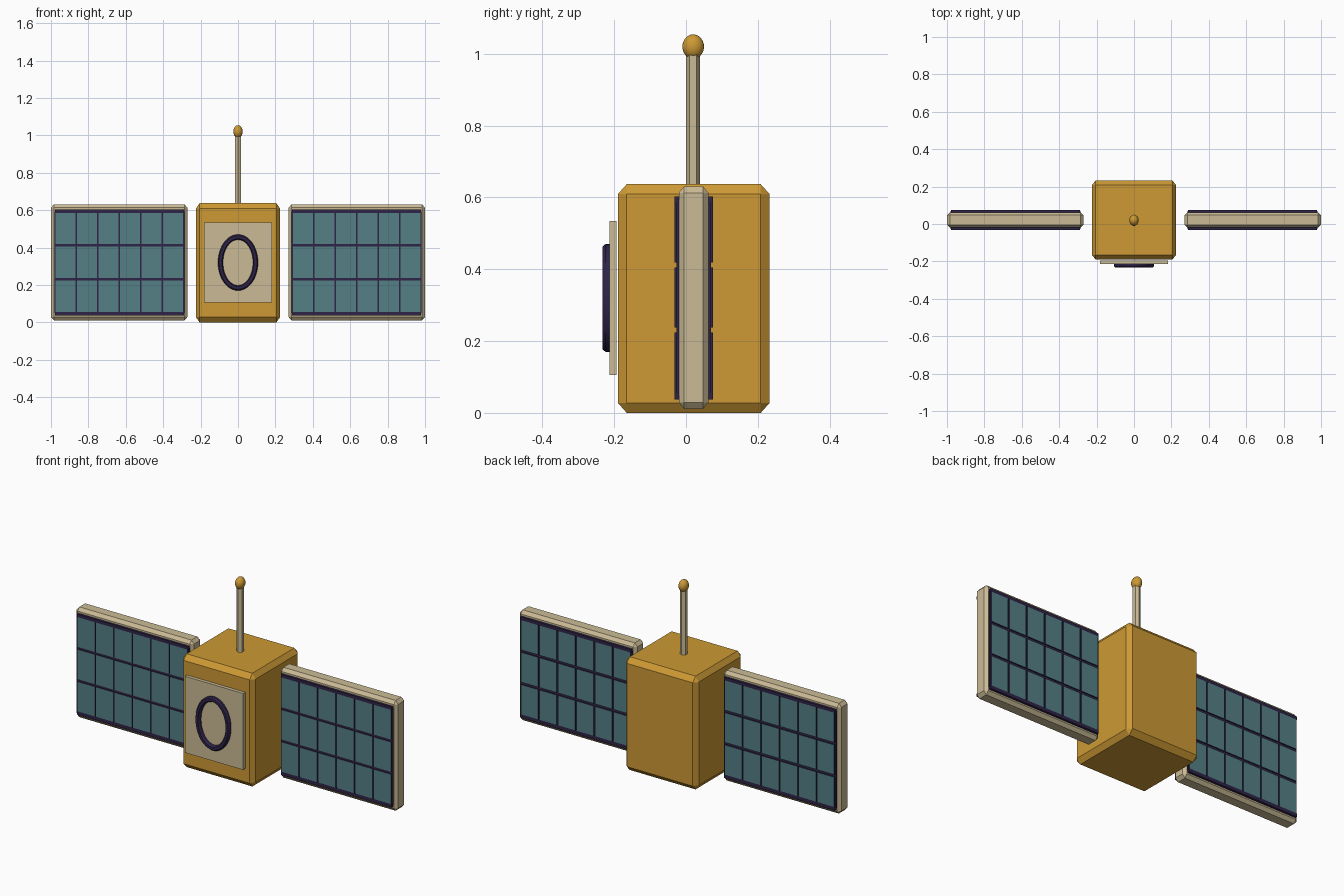
import bpy, bmesh
from math import sin, cos, tau
from mathutils import Vector, Matrix

default_cube = bpy.data.objects.get("Cube")
if default_cube:
    bpy.data.objects.remove(default_cube, do_unlink=True)


def material(name, color):
    mat = bpy.data.materials.new(name)
    mat.use_nodes = True
    mat.diffuse_color = (*color, 1)
    mat.node_tree.nodes["Principled BSDF"].inputs["Base Color"].default_value = (*color, 1)
    return mat


gold = material("gold foil", (0.61, 0.32, 0.035))
cream = material("cream metal", (0.60, 0.50, 0.305))
teal = material("teal solar cell", (0.09, 0.215, 0.235))
dark = material("dark violet", (0.028, 0.017, 0.065))


def finish(name, bm, *materials, smooth=False):
    """Turn a bmesh into a named object."""
    bmesh.ops.recalc_face_normals(bm, faces=bm.faces)
    mesh = bpy.data.meshes.new(name)
    bm.to_mesh(mesh)
    bm.free()
    for mat in materials:
        mesh.materials.append(mat)
    obj = bpy.data.objects.new(name, mesh)
    bpy.context.collection.objects.link(obj)
    if smooth:
        bpy.ops.object.select_all(action="DESELECT")
        obj.select_set(True)
        bpy.context.view_layer.objects.active = obj
        bpy.ops.object.shade_smooth_by_angle()
    return obj


def add_box(bm, low, high):
    low, high = Vector(low), Vector(high)
    matrix = Matrix.Translation((low + high) / 2) @ Matrix.Diagonal((*(high - low), 1))
    return bmesh.ops.create_cube(bm, size=1, matrix=matrix)["verts"]


def chamfered_box(name, low, high, chamfer, mat):
    """Box whose chamfer differs per axis: bevel by one unit, then scale."""
    low, high = Vector(low), Vector(high)
    half = [(h - l) / (2 * c) for l, h, c in zip(low, high, chamfer)]
    bm = bmesh.new()
    add_box(bm, [-h for h in half], half)
    bmesh.ops.bevel(bm, geom=bm.edges[:], offset=1, segments=1, affect="EDGES")
    bmesh.ops.scale(bm, vec=chamfer, verts=bm.verts)
    bmesh.ops.translate(bm, vec=(low + high) / 2, verts=bm.verts)
    return finish(name, bm, mat)


# Body and front plate
chamfered_box("body", (-0.225, -0.19, 0), (0.225, 0.233, 0.637), (0.02, 0.025, 0.028), gold)
bm = bmesh.new()
add_box(bm, (-0.181, -0.213, 0.105), (0.181, -0.194, 0.535))
finish("front_plate", bm, cream)

# Oval ring on the front plate, with chamfered rims
bm = bmesh.new()
profile = [(0.080, 0.122, -0.21), (0.080, 0.122, -0.224), (0.086, 0.128, -0.233),
           (0.101, 0.143, -0.233), (0.107, 0.150, -0.224), (0.107, 0.150, -0.21)]
segments = 48
loops = []
for i in range(segments):
    a = tau * i / segments
    loops.append([bm.verts.new((rx * cos(a), y, 0.32 + rz * sin(a))) for rx, rz, y in profile])
for i, loop in enumerate(loops):
    after = loops[(i + 1) % segments]
    for j in range(len(profile)):
        k = (j + 1) % len(profile)
        bm.faces.new((loop[j], loop[k], after[k], after[j]))
finish("front_ring", bm, dark, smooth=True)

# Antenna rod and tip
bm = bmesh.new()
bmesh.ops.create_cone(bm, cap_ends=True, segments=6, radius1=0.0195, radius2=0.0195, depth=0.38,
                      matrix=Matrix.Translation((0, 0.02, 0.81)))
finish("antenna_rod", bm, cream)
bm = bmesh.new()
bmesh.ops.create_uvsphere(bm, u_segments=24, v_segments=16, radius=1,
                          matrix=Matrix.Translation((0, 0.02, 1.02)) @ Matrix.Diagonal((0.025, 0.03, 0.034, 1)))
finish("antenna_tip", bm, gold, smooth=True)

# Solar wings: frame, dark backing, raised cells on both sides
columns, rows = 6, 3
x0, x1, z0, z1 = 0.289, 0.979, 0.049, 0.593
dx, dz = (x1 - x0) / columns, (z1 - z0) / rows
gap_x, gap_z = 0.004, 0.007
for side, sign in (("left", 1), ("right", -1)):
    lo, hi = sorted((sign * 0.27, sign * 1.0))
    chamfered_box(side + "_wing_frame", (lo, -0.02, 0.011), (hi, 0.062, 0.631),
                  (0.016, 0.015, 0.018), cream)
    for face, out, inner, outer in (("front", -1, -0.027, -0.032), ("back", 1, 0.069, 0.075)):
        def block(bm, xa, xb, za, zb, ya, yb):
            xs, ys = sorted((sign * xa, sign * xb)), sorted((ya, yb))
            return add_box(bm, (xs[0], ys[0], za), (xs[1], ys[1], zb))

        # Backing sheet with a raised rim along top and bottom
        bm = bmesh.new()
        block(bm, x0 - 0.003, x1 + 0.003, z0, z1, 0.02, inner)
        block(bm, x0, x1, z1 - gap_z, z1 + 0.01, 0.02, outer)
        block(bm, x0, x1, z0 - 0.012, z0 + gap_z, 0.02, outer)
        finish(f"{side}_wing_{face}_backing", bm, dark)

        # Cells: teal outward faces, dark edges
        bm = bmesh.new()
        for c in range(columns):
            for r in range(rows):
                block(bm, x0 + c * dx + gap_x, x0 + (c + 1) * dx - gap_x,
                      z0 + r * dz + gap_z, z0 + (r + 1) * dz - gap_z, inner, outer)
        bm.normal_update()
        for f in bm.faces:
            f.material_index = 1 if f.normal.y * out > 0.9 else 0
        finish(f"{side}_wing_{face}_cells", bm, dark, teal)
